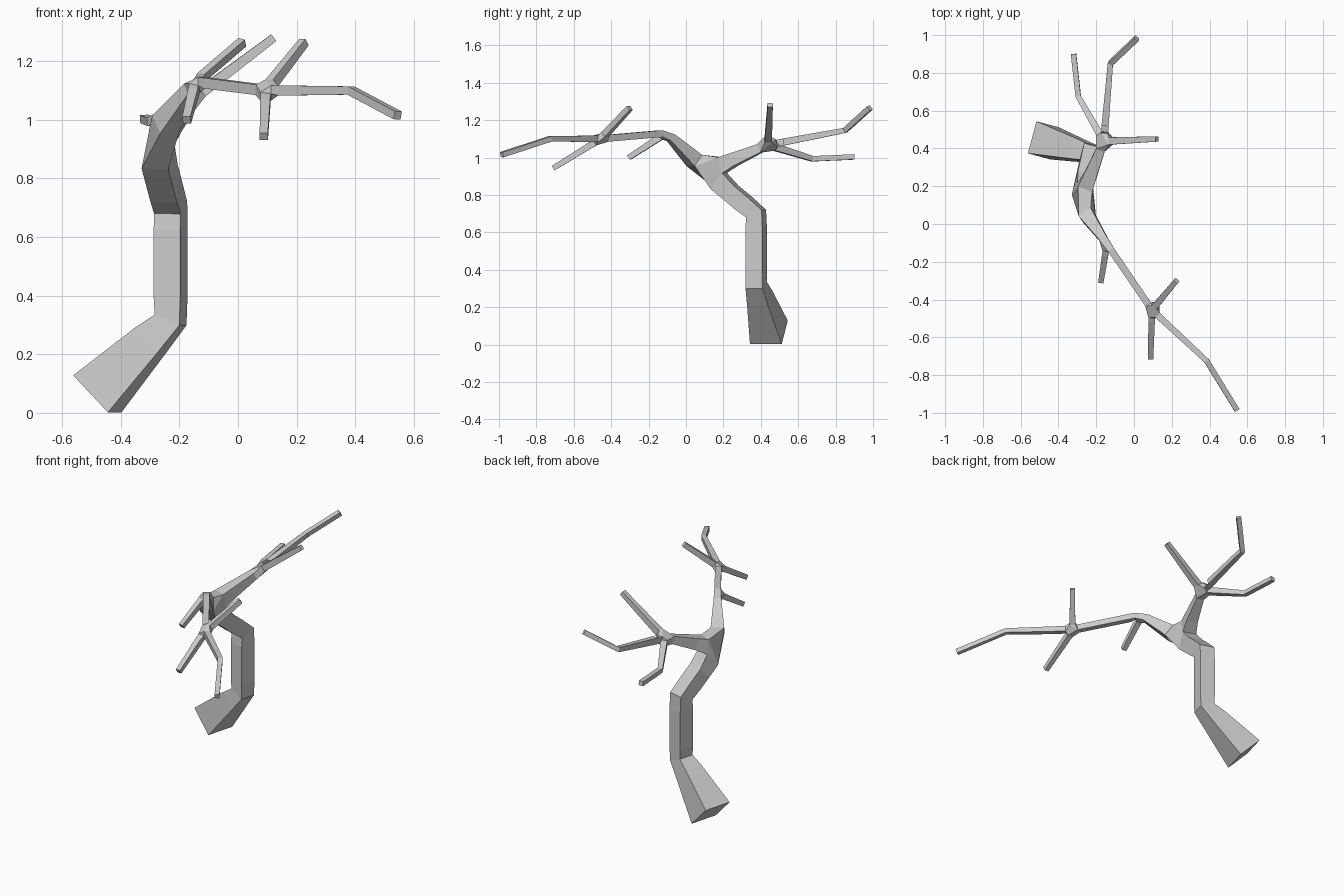
import bpy

# Tree skeleton: (parent index, x, y, z, half thickness)
nodes = [
    # trunk: flared foot, lower bend, upper bend, fork
    (None, -0.48, 0.443, 0.065, 0.088),
    (0, -0.23, 0.375, 0.317, 0.047),
    (1, -0.23, 0.375, 0.70, 0.047),
    (2, -0.29, 0.105, 0.925, 0.047),
    # front limb: elbow with a twig, then a fork of three
    (3, -0.143, -0.105, 1.13, 0.018),
    (4, -0.175, -0.305, 1.0, 0.014),
    (4, 0.095, -0.455, 1.10, 0.018),
    (6, 0.088, -0.71, 0.943, 0.014),
    (6, 0.225, -0.30, 1.265, 0.014),
    (6, 0.385, -0.725, 1.10, 0.014),
    (9, 0.545, -0.985, 1.015, 0.014),
    # back limb: fork of three, two of them bent
    (3, -0.16, 0.438, 1.067, 0.02),
    (11, -0.125, 0.85, 1.145, 0.014),
    (12, 0.015, 0.983, 1.265, 0.014),
    (11, -0.295, 0.675, 0.993, 0.014),
    (14, -0.32, 0.90, 1.003, 0.014),
    (11, 0.122, 0.45, 1.28, 0.014),
]

mesh = bpy.data.meshes.new("bare_tree")
mesh.from_pydata([n[1:4] for n in nodes],
                 [(n[0], i) for i, n in enumerate(nodes) if n[0] is not None], [])
tree = bpy.data.objects.new("bare_tree", mesh)
bpy.context.collection.objects.link(tree)
bpy.context.view_layer.objects.active = tree
tree.select_set(True)

# Square-section skin around the skeleton
skin = tree.modifiers.new("bark", 'SKIN')
skin.use_smooth_shade = False
if not mesh.skin_vertices:
    bpy.ops.mesh.customdata_skin_add()
for i, (v, n) in enumerate(zip(mesh.skin_vertices[0].data, nodes)):
    v.radius = (n[4], n[4])
    v.use_root = i == 0
bpy.ops.object.modifier_apply(modifier="bark")
